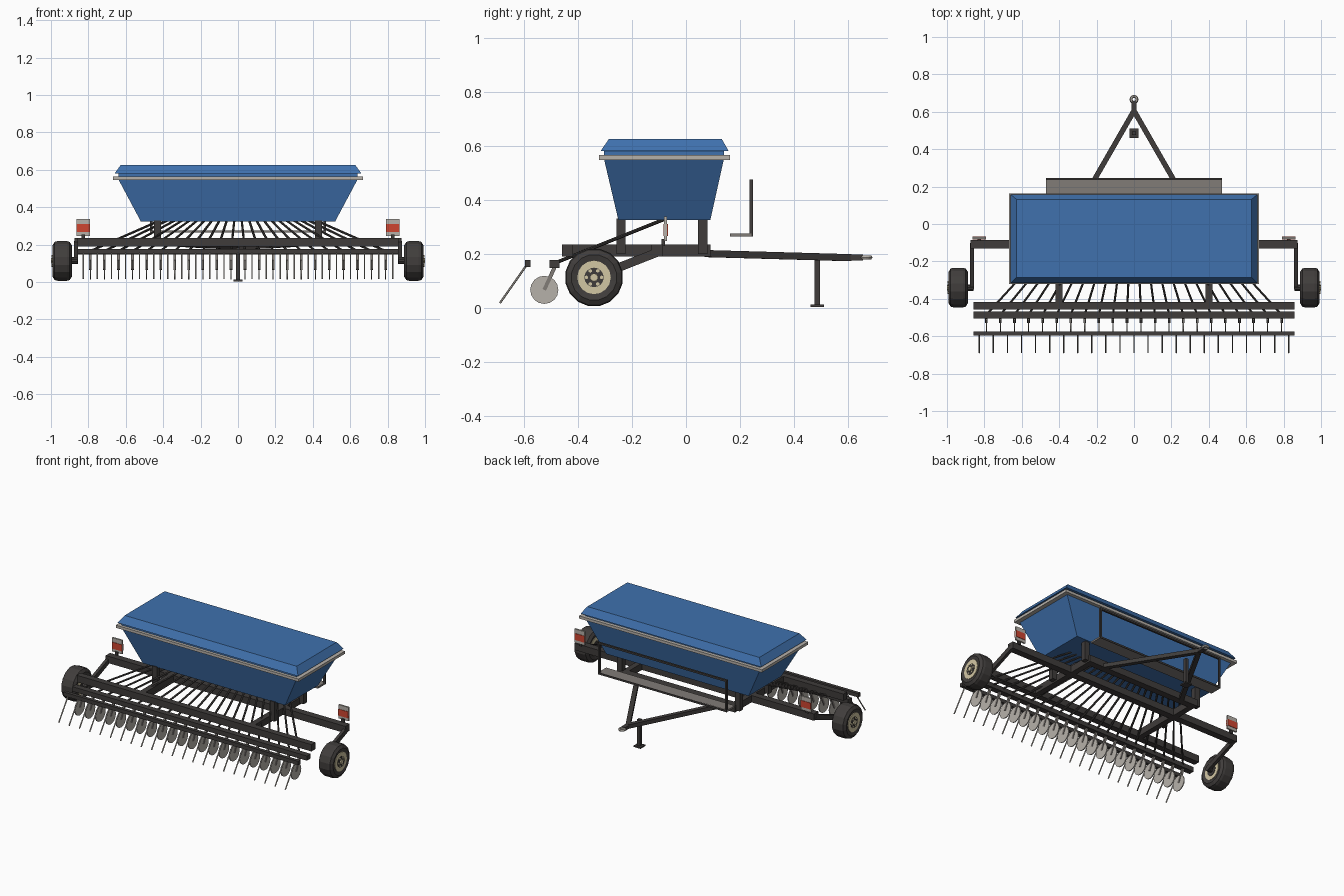
import bpy, bmesh, math
from mathutils import Vector, Matrix

if "Cube" in bpy.data.objects:
    bpy.data.objects.remove(bpy.data.objects["Cube"])


def material(name, rgb):
    m = bpy.data.materials.new(name)
    m.use_nodes = True
    m.diffuse_color = (*rgb, 1)
    m.node_tree.nodes["Principled BSDF"].inputs["Base Color"].default_value = (*rgb, 1)
    return m


BLUE = material("hopper blue", (0.05, 0.165, 0.42))
DARK = material("frame dark grey", (0.05, 0.045, 0.043))
TYRE = material("tyre grey", (0.052, 0.047, 0.045))
STEEL = material("light steel", (0.47, 0.44, 0.40))
DECK = material("deck grey", (0.22, 0.20, 0.185))
CREAM = material("rim cream", (0.65, 0.57, 0.37))
RED = material("reflector red", (0.62, 0.06, 0.03))


def finish(name, bm, mat):
    bmesh.ops.recalc_face_normals(bm, faces=bm.faces)
    mesh = bpy.data.meshes.new(name)
    bm.to_mesh(mesh)
    bm.free()
    mesh.materials.append(mat)
    ob = bpy.data.objects.new(name, mesh)
    bpy.context.collection.objects.link(ob)
    return ob


def add_box(bm, lo, hi):
    lo, hi = Vector(lo), Vector(hi)
    bmesh.ops.create_cube(bm, size=1, matrix=Matrix.Translation((lo + hi) / 2)
                          @ Matrix.Diagonal((*(hi - lo), 1)))


def box(name, lo, hi, mat):
    bm = bmesh.new()
    add_box(bm, lo, hi)
    return finish(name, bm, mat)


def add_bar(bm, a, b, width, height):
    """Square bar between two points, kept upright."""
    a, b = Vector(a), Vector(b)
    z = (b - a).normalized()
    up = Vector((0, 0, 1)) if abs(z.z) < 0.99 else Vector((0, 1, 0))
    x = up.cross(z).normalized()
    rot = Matrix((x, z.cross(x), z)).transposed().to_4x4()
    bmesh.ops.create_cube(bm, size=1, matrix=Matrix.Translation((a + b) / 2) @ rot
                          @ Matrix.Diagonal((width, height, (b - a).length, 1)))


def add_rod(bm, a, b, radius, sides=6):
    a, b = Vector(a), Vector(b)
    rot = (b - a).to_track_quat('Z', 'Y').to_matrix().to_4x4()
    bmesh.ops.create_cone(bm, cap_ends=True, segments=sides, radius1=radius, radius2=radius,
                          depth=(b - a).length, matrix=Matrix.Translation((a + b) / 2) @ rot)


def loft(bm, rings):
    loops = [[bm.verts.new(p) for p in ring] for ring in rings]
    for r, s in zip(loops, loops[1:]):
        for i in range(len(r)):
            j = (i + 1) % len(r)
            bm.faces.new((r[i], r[j], s[j], s[i]))
    bm.faces.new(loops[0])
    bm.faces.new(loops[-1])


# Hopper with overhanging lid: height, half width, rear and front edges
bm = bmesh.new()
sections = [(0.325, 0.52, -0.25, 0.09), (0.55, 0.64, -0.303, 0.14), (0.58, 0.64, -0.303, 0.14),
            (0.58, 0.66, -0.316, 0.158), (0.625, 0.628, -0.285, 0.132)]
loft(bm, [[(-w, a, z), (w, a, z), (w, b, z), (-w, b, z)] for z, w, a, b in sections])
finish("hopper", bm, BLUE)
box("hopper_rim", (-0.667, -0.322, 0.547), (0.667, 0.162, 0.565), STEEL)

# Frame beams
box("axle_beam", (-0.875, -0.13, 0.19), (0.875, -0.085, 0.235), DARK)
box("rear_beam", (-0.857, -0.458, 0.19), (0.857, -0.417, 0.235), DARK)
box("coulter_beam", (-0.857, -0.505, 0.147), (0.857, -0.467, 0.178), DARK)
box("tine_beam", (-0.857, -0.596, 0.152), (0.857, -0.574, 0.177), DARK)
box("front_beam", (-0.42, 0.045, 0.19), (0.42, 0.09, 0.235), DARK)

for side, s in (("left", 1), ("right", -1)):
    # Frame rails, hopper posts and drawbar
    bm = bmesh.new()
    add_bar(bm, (s * 0.4, -0.458, 0.2125), (s * 0.4, 0.09, 0.2125), 0.038, 0.045)
    for y in (-0.24, 0.062):
        add_bar(bm, (s * 0.43, y, 0.2), (s * 0.43, y, 0.33), 0.036, 0.034)
    finish(side + "_frame_rail", bm, DARK)
    bm = bmesh.new()
    add_bar(bm, (s * 0.305, 0.075, 0.201), (0, 0.605, 0.186), 0.028, 0.026)
    finish(side + "_drawbar", bm, DARK)

    # Wheel arm and stub axle
    bm = bmesh.new()
    add_bar(bm, (s * 0.866, -0.108, 0.205), (s * 0.866, -0.345, 0.112), 0.02, 0.032)
    add_rod(bm, (s * 0.858, -0.34, 0.115), (s * 0.93, -0.34, 0.115), 0.018, 10)
    finish(side + "_wheel_arm", bm, DARK)

    # Tyre with bevelled shoulders and a recessed middle
    bm = bmesh.new()
    profile = [(0.895, 0.058), (0.888, 0.085), (0.9, 0.104), (0.915, 0.108),
               (0.965, 0.108), (0.98, 0.104), (0.992, 0.085), (0.985, 0.058)]
    n = 16
    loft(bm, [[(s * x, -0.34 + r * math.cos(2 * math.pi * (i + 0.5) / n),
                0.113 + r * math.sin(2 * math.pi * (i + 0.5) / n))
               for i in range(n)] for x, r in profile])
    finish(side + "_tyre", bm, TYRE)
    bm = bmesh.new()
    add_rod(bm, (s * 0.891, -0.34, 0.113), (s * 0.99, -0.34, 0.113), 0.062, 16)
    finish(side + "_wheel_rim", bm, CREAM)
    bm = bmesh.new()
    add_rod(bm, (s * 0.888, -0.34, 0.113), (s * 0.992, -0.34, 0.113), 0.036, 16)
    finish(side + "_wheel_dish", bm, DARK)
    bm = bmesh.new()
    for i in range(6):
        t = math.tau * i / 6
        y, z = -0.34 + 0.028 * math.cos(t), 0.113 + 0.028 * math.sin(t)
        add_rod(bm, (s * 0.99, y, z), (s * 0.996, y, z), 0.007)
    add_rod(bm, (s * 0.98, -0.34, 0.113), (s, -0.34, 0.113), 0.015, 10)
    finish(side + "_wheel_hub", bm, CREAM)

    # Reflector plate with red band, on a short bracket
    x0, x1 = sorted((s * 0.79, s * 0.863))
    box(side + "_reflector_plate", (x0, -0.081, 0.247), (x1, -0.07, 0.338), STEEL)
    box(side + "_reflector_band", (x0, -0.084, 0.267), (x1, -0.067, 0.31), RED)
    box(side + "_reflector_bracket", (s * 0.827 - 0.01, -0.09, 0.23),
        (s * 0.827 + 0.01, -0.078, 0.255), DARK)

# Hitch tongue and eye
bm = bmesh.new()
add_bar(bm, (0, 0.59, 0.186), (0, 0.655, 0.186), 0.028, 0.022)
finish("hitch_tongue", bm, DARK)
bpy.ops.mesh.primitive_torus_add(location=(0, 0.666, 0.187), major_radius=0.016, minor_radius=0.008,
                                 major_segments=14, minor_segments=6)
bpy.context.object.name = "hitch_eye"
bpy.context.object.data.materials.append(STEEL)

# Parking stand
box("stand_leg", (-0.011, 0.475, 0.01), (0.011, 0.495, 0.185), DARK)
box("stand_foot", (-0.025, 0.46, 0.004), (0.025, 0.51, 0.013), DARK)

# Walkway and guard rail
box("walkway", (-0.47, 0.162, 0.264), (0.47, 0.243, 0.276), DECK)
bm = bmesh.new()
for x in (-0.464, 0.464):
    add_box(bm, (x - 0.006, 0.234, 0.264), (x + 0.006, 0.247, 0.475))
for z in (0.264, 0.463):
    add_box(bm, (-0.47, 0.234, z), (0.47, 0.247, z + 0.012))
finish("guard_rail", bm, DARK)

# Seed tubes, disc arms and discs
tubes, arms, discs = bmesh.new(), bmesh.new(), bmesh.new()
count, pitch = 22, 0.0752
for i in range(count):
    k = i - (count - 1) / 2
    x = k * pitch
    add_rod(tubes, (k * 0.04, -0.08, 0.328), (x, -0.485, 0.166), 0.0065)
    add_bar(arms, (x, -0.486, 0.15), (x, -0.524, 0.067), 0.014, 0.014)
    add_rod(discs, (x - 0.003, -0.524, 0.067), (x + 0.003, -0.524, 0.067), 0.052, 16)
finish("seed_tubes", tubes, DARK)
finish("disc_arms", arms, DECK)
finish("coulter_discs", discs, STEEL)

# Trailing tines
bm = bmesh.new()
for i in range(count + 1):
    x = (i - count / 2) * pitch
    add_rod(bm, (x, -0.585, 0.165), (x, -0.688, 0.018), 0.004)
finish("tines", bm, STEEL)
